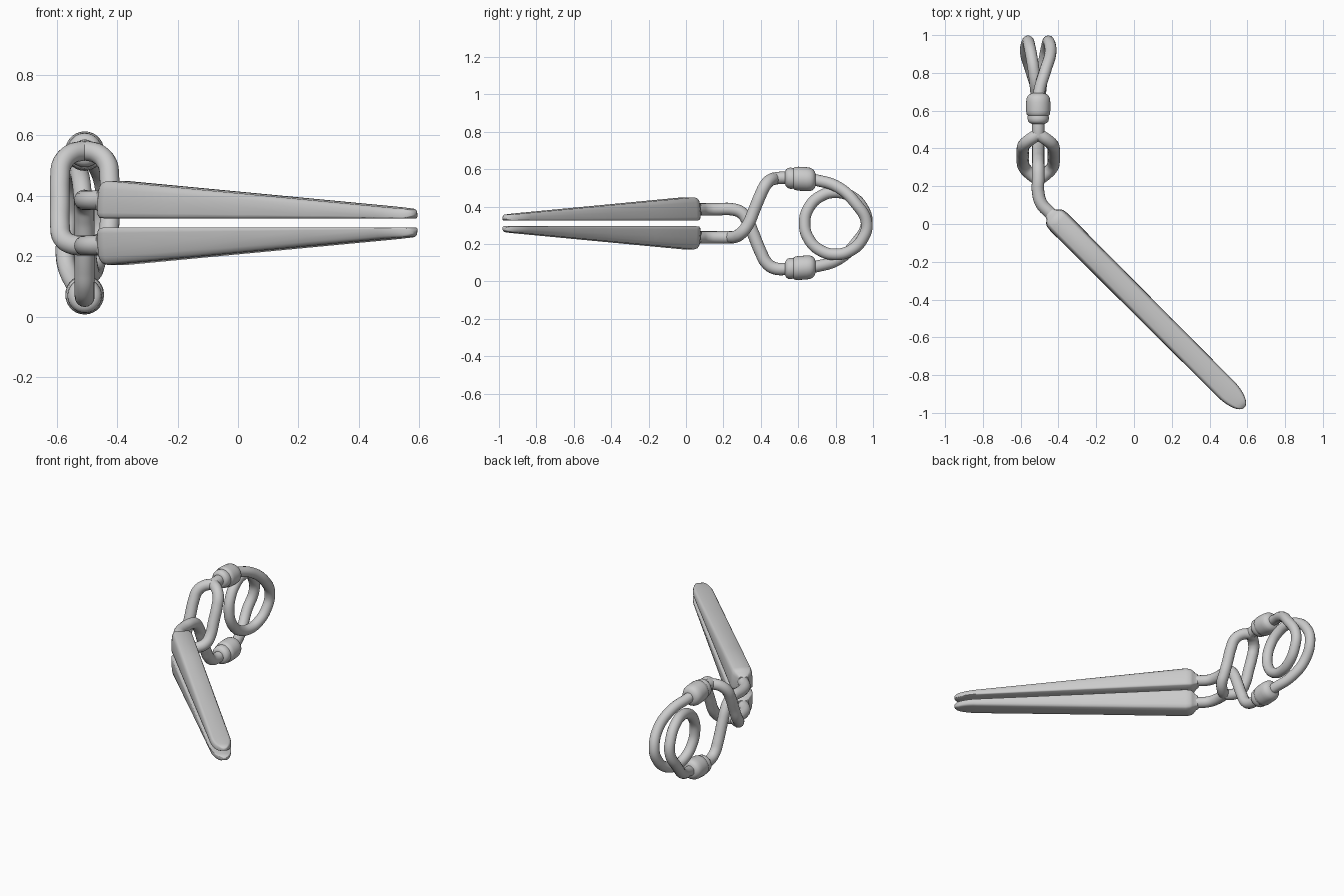
import bpy, bmesh, math
from mathutils import Vector

if "Cube" in bpy.data.objects:
    bpy.data.objects.remove(bpy.data.objects["Cube"])

CX, CZ = -0.507, 0.31      # axis of the handle wires
AXIS_N = -0.274            # sideways offset of the 45 degree jaws
S = math.sqrt(0.5)


def flip(points):
    """Half turn about the long axis of the handle."""
    return [(2 * CX - x, y, 2 * CZ - z) for x, y, z in points]


def mirror_z(points):
    return [(x, y, 2 * CZ - z) for x, y, z in points]


def finish(obj, angle=50):
    bpy.ops.object.select_all(action='DESELECT')
    obj.select_set(True)
    bpy.context.view_layer.objects.active = obj
    if obj.type == 'CURVE':
        bpy.ops.object.convert(target='MESH')
    bpy.ops.object.shade_smooth_by_angle(angle=math.radians(angle))


def wire(name, points, radius):
    cu = bpy.data.curves.new(name, 'CURVE')
    cu.dimensions = '3D'
    cu.bevel_depth = radius
    cu.bevel_resolution = 6
    cu.resolution_u = 8
    cu.use_fill_caps = True
    sp = cu.splines.new('BEZIER')
    sp.bezier_points.add(len(points) - 1)
    for bp, p in zip(sp.bezier_points, points):
        bp.co = p
        bp.handle_left_type = bp.handle_right_type = 'AUTO'
    obj = bpy.data.objects.new(name, cu)
    bpy.context.collection.objects.link(obj)
    finish(obj)


def loft(name, rings):
    bm = bmesh.new()
    vs = [[bm.verts.new(p) for p in r] for r in rings]
    n = len(vs[0])
    for a, b in zip(vs, vs[1:]):
        for i in range(n):
            bm.faces.new((a[i], a[(i + 1) % n], b[(i + 1) % n], b[i]))
    bm.faces.new(vs[0])
    bm.faces.new(vs[-1])
    bmesh.ops.recalc_face_normals(bm, faces=bm.faces)
    me = bpy.data.meshes.new(name)
    bm.to_mesh(me)
    bm.free()
    obj = bpy.data.objects.new(name, me)
    bpy.context.collection.objects.link(obj)
    finish(obj)


# Jaws: flat inside, crowned outside, tapering to a rounded tip
half = [(.90, 0), (.98, .05), (1, .15), (.98, .5), (.92, .78), (.83, .93), (.68, 1)]
section = half + [(-a, b) for a, b in reversed(half)]
# u along jaw, half width, inner z, outer z
stations = [(-.36, .030, .352, .418), (-.345, .036, .345, .424), (-.332, .052, .332, .436),
            (-.318, .061, .327, .444), (-.29, .065, .325, .449)]
for k in range(1, 5):
    t = k / 4
    stations.append((-.29 + 1.25 * t, .065 - .005 * t, .325, .449 - .084 * t))
for k in range(1, 10):
    q = math.sin(k / 9 * math.radians(84))
    u = .96 + .141 * q
    e = .010 * max(0, (q - .8) / .2) ** 2
    stations.append((u, .060 * math.sqrt(1 - q * q), .325 + e, .365 - .010 * q - e))


def jaw_ring(u, w, z0, z1):
    return [(S * (u + AXIS_N + a * w), S * (AXIS_N + a * w - u), z0 + b * (z1 - z0))
            for a, b in section]


jaw = [jaw_ring(*s) for s in stations]
loft("upper_jaw", jaw)
loft("lower_jaw", [mirror_z(r) for r in jaw])

# Crossing arms: a plain arm passes through an eye in the other arm
shank = [(-.40, .013, .235), (-.45, .063, .235), (-.49, .108, .235),
         (CX, .165, .235), (CX, .245, .235)]
rise = [(.295, .252), (.327, .292), (.355, .355), (.40, .465), (.43, .52), (.47, .549), (.56, .553)]
plain = shank + [(CX, y, z) for y, z in rise]
wire("plain_arm", mirror_z(plain), .033)
wire("eye_arm_shank", shank, .033)
wire("eye_arm_end", [(CX, .463, .548), (CX, .50, .553), (CX, .56, .553)], .033)
eye = [(0, .235, .235), (.045, .268, .240), (.074, .300, .262), (.082, .332, .305), (.082, .362, .375),
       (.082, .395, .455), (.074, .420, .507), (.045, .446, .538), (0, .475, .550)]
for side, name in ((-1, "eye_left"), (1, "eye_right")):
    wire(name, [(CX + side * d, y, z) for d, y, z in eye], .033)

# Collars joining arms to the spring
collar_profile = [(0, .034), (.005, .046), (.015, .054), (.03, .057), (.045, .055), (.05, .061),
                  (.07, .064), (.115, .064), (.135, .062), (.148, .056), (.158, .045), (.163, .030)]
collar = []
for d, r in collar_profile:
    c = Vector((CX, .53 + d, .553 - .06 * d))
    collar.append([(c.x + r * math.cos(i * math.tau / 28), c.y, c.z + r * math.sin(i * math.tau / 28))
                   for i in range(28)])
loft("upper_collar", collar)
loft("lower_collar", [flip(r) for r in collar])

# Spring: one full coil between the two collars, symmetric under a half turn
first = [(CX, .64, .549), (-.502, .70, .540), (-.470, .81, .505), (-.442, .905, .42), (-.452, .966, .31)]
for ang, x in ((-30, -.460), (-60, -.472), (-90, -.485), (-120, -.494), (-150, -.501)):
    a = math.radians(ang)
    first.append((x, .80 + .166 * math.cos(a), CZ + .166 * math.sin(a)))
middle = [(CX, .634, CZ)]
wire("spring", first + middle + list(reversed(flip(first))), .031)
